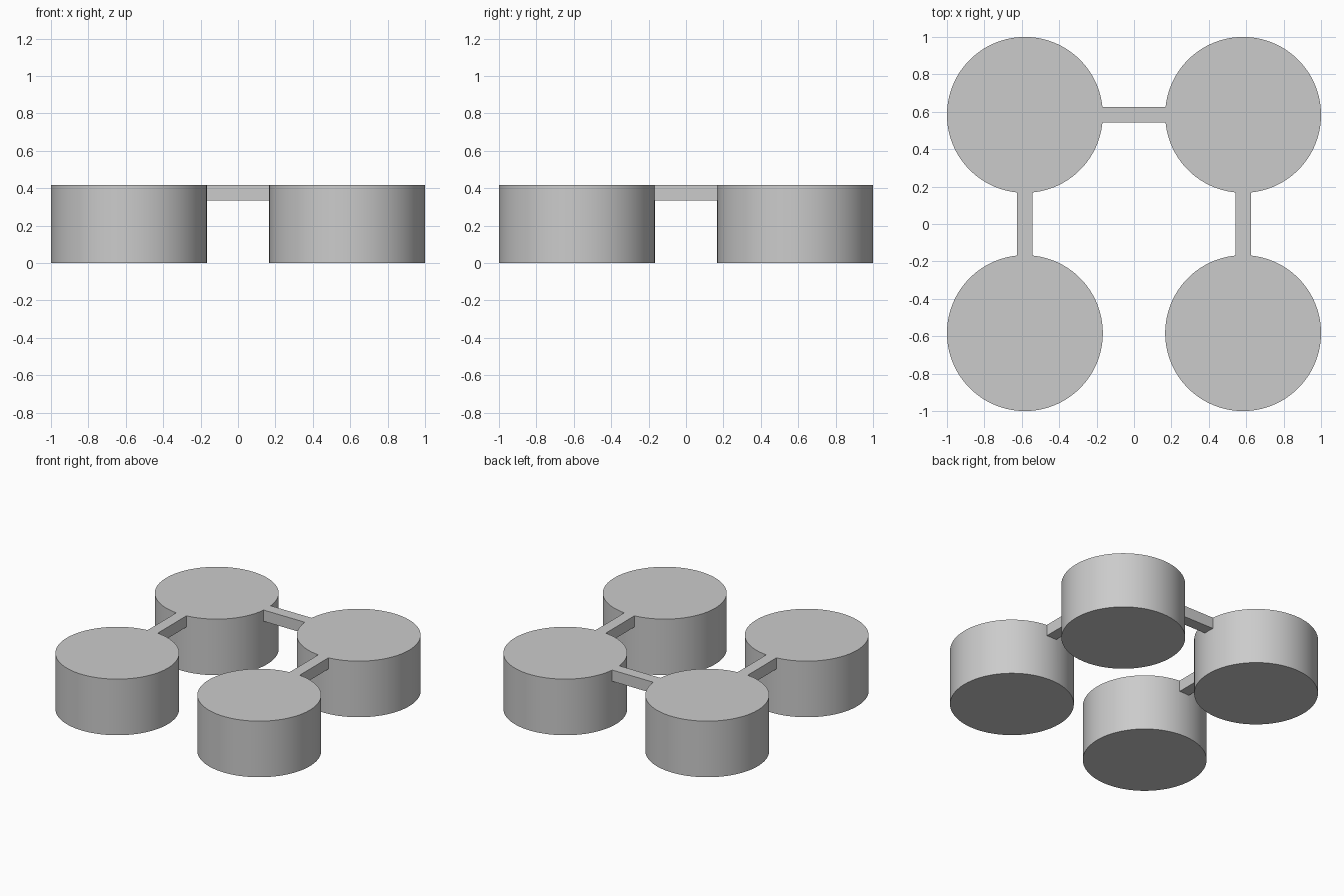
import bpy, bmesh, math
from mathutils import Matrix

if "Cube" in bpy.data.objects:
    bpy.data.objects.remove(bpy.data.objects["Cube"])

U = 1 / 12                # base unit: bar thickness
R, H, C = 5 * U, 5 * U, 7 * U   # puck radius, height, centre offset


def make_object(name, bm):
    mesh = bpy.data.meshes.new(name)
    bm.to_mesh(mesh)
    bm.free()
    obj = bpy.data.objects.new(name, mesh)
    bpy.context.collection.objects.link(obj)
    return obj


# four round pucks
bm = bmesh.new()
for x in (-C, C):
    for y in (-C, C):
        bmesh.ops.create_cone(bm, cap_ends=True, segments=128, radius1=R, radius2=R,
                              depth=H, matrix=Matrix.Translation((x, y, H / 2)))
pucks = make_object("linked_pucks", bm)

# three thin bars, flush with the tops, ends buried in the pucks
bm = bmesh.new()
for x, y, sx, sy in ((0, C, 6 * U, U), (-C, 0, U, 6 * U), (C, 0, U, 6 * U)):
    bmesh.ops.create_cube(bm, size=1, matrix=Matrix.Translation((x, y, H - U / 2))
                          @ Matrix.Diagonal((sx, sy, U, 1)))
bars = make_object("connecting_bars", bm)

# fuse the bars with the pucks into one skin
mod = pucks.modifiers.new("fuse_bars", 'BOOLEAN')
mod.operation = 'UNION'
mod.solver = 'EXACT'
mod.object = bars
bpy.context.view_layer.objects.active = pucks
pucks.select_set(True)
bpy.ops.object.modifier_apply(modifier=mod.name)
bpy.data.objects.remove(bars)

# smooth round walls, sharp rims
bpy.ops.object.shade_smooth_by_angle(angle=math.radians(30))
